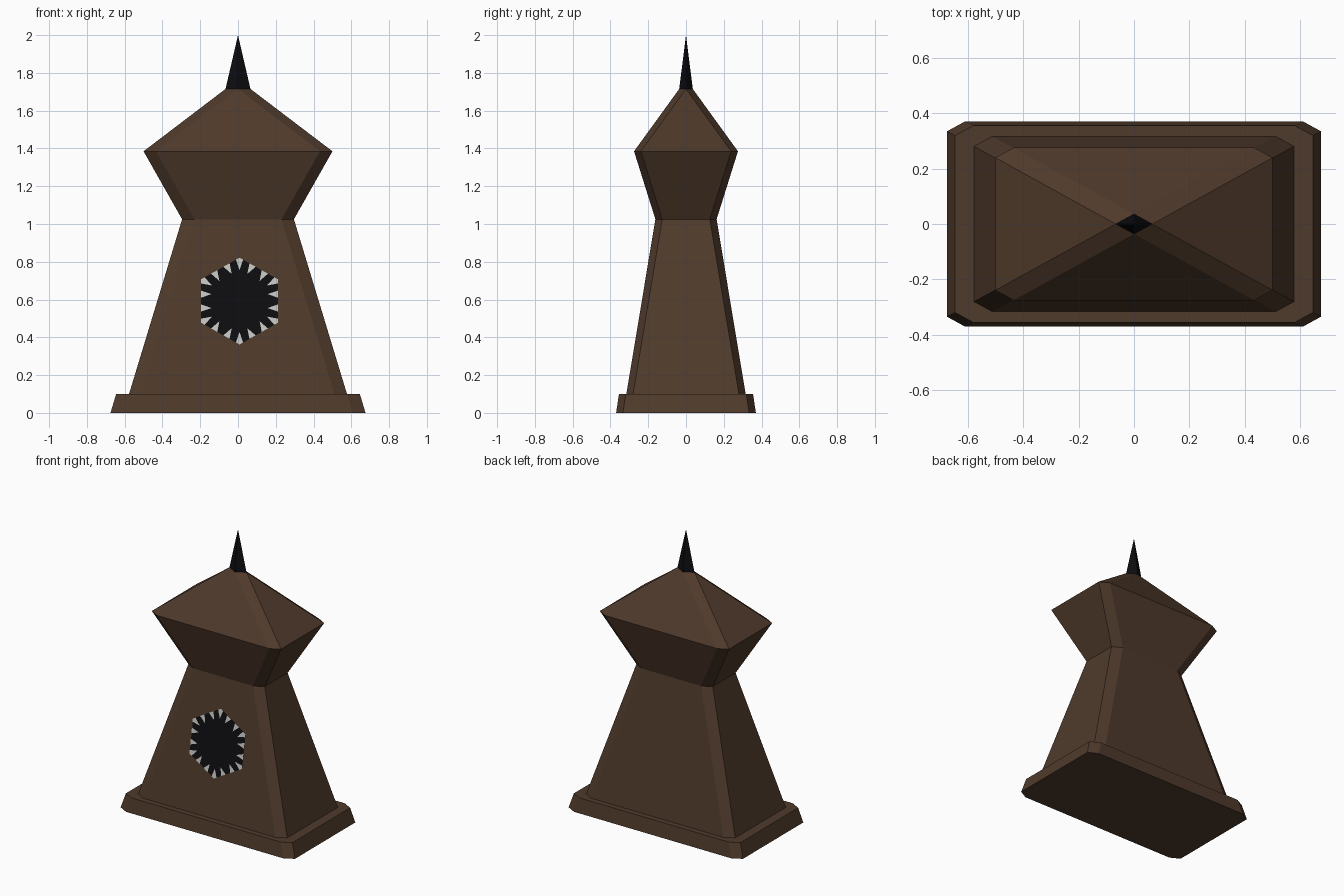
import bpy, bmesh, math
from mathutils import Vector

if "Cube" in bpy.data.objects:
    bpy.data.objects.remove(bpy.data.objects["Cube"])


def material(name, rgb):
    m = bpy.data.materials.new(name)
    m.diffuse_color = (*rgb, 1)
    m.use_nodes = True
    m.node_tree.nodes["Principled BSDF"].inputs["Base Color"].default_value = m.diffuse_color
    return m


brown = material("brown_wood", (0.078, 0.042, 0.024))
black = material("black", (0.004, 0.004, 0.005))
bone = material("pale_bone", (0.55, 0.55, 0.52))


def add_object(name, bm, mat):
    bmesh.ops.remove_doubles(bm, verts=bm.verts, dist=0.0005)
    mesh = bpy.data.meshes.new(name)
    bm.to_mesh(mesh)
    bm.free()
    mesh.materials.append(mat)
    obj = bpy.data.objects.new(name, mesh)
    bpy.context.collection.objects.link(obj)
    return obj


def chamfered_ring(hx, hy, z, cx=0.066, cy=0.036):
    """Rectangle with cut corners, counter-clockwise."""
    pts = []
    for sx, sy in ((1, 1), (-1, 1), (-1, -1), (1, -1)):
        a = (sx * hx, sy * (hy - cy), z)
        b = (sx * (hx - cx), sy * hy, z)
        pts += [a, b] if sx * sy > 0 else [b, a]
    return pts


def loft(name, sections, mat):
    bm = bmesh.new()
    rings = [[bm.verts.new(p) for p in chamfered_ring(*s)] for s in sections]
    for lo, hi in zip(rings, rings[1:]):
        for i in range(8):
            j = (i + 1) % 8
            bm.faces.new((lo[i], lo[j], hi[j], hi[i]))
    bm.faces.new(rings[0][::-1])
    bm.faces.new(rings[-1])
    return add_object(name, bm, mat)


# Plinth, and body flaring into the pointed roof
loft("plinth", [(0.675, 0.37, 0), (0.645, 0.355, 0.10)], brown)
loft("body_and_roof", [(0.577, 0.316, 0.10), (0.296, 0.162, 1.025),
                       (0.50, 0.275, 1.385), (0.066, 0.036, 1.715)], brown)

# Four-sided roof spike
bm = bmesh.new()
foot = [bm.verts.new(p) for p in ((0.066, 0, 1.715), (0, 0.036, 1.715),
                                  (-0.066, 0, 1.715), (0, -0.036, 1.715))]
tip = bm.verts.new((0, 0, 2.0))
for i in range(4):
    bm.faces.new((foot[i], foot[(i + 1) % 4], tip))
bm.faces.new(foot[::-1])
add_object("roof_spike", bm, black)


def on_front(p, lift):
    """Place an x/z point on the sloping front wall."""
    t = (p.y - 0.10) / 0.925
    return (p.x, -(0.316 - 0.154 * t) - lift, p.y)


# Hexagonal mouth opening
centre = Vector((0.008, 0.592))
corners = [centre + Vector((0.235 * math.cos(a), 0.23 * math.sin(a)))
           for a in (math.radians(30 + 60 * k) for k in range(6))]
bm = bmesh.new()
bm.faces.new([bm.verts.new(on_front(c, 0.003)) for c in corners])
add_object("mouth", bm, black)

# Teeth around the rim: one in each corner, two along each side
bm = bmesh.new()


def tooth(points):
    bm.faces.new([bm.verts.new(on_front(p, 0.006)) for p in points])


for k in range(6):
    c, nxt, prev = corners[k], corners[(k + 1) % 6], corners[k - 1]
    along = (nxt - c).normalized()
    back = (prev - c).normalized()
    inward = (centre - c).normalized()
    tooth([c, c + along * 0.022, c + inward * 0.066, c + back * 0.022])
    normal = (centre - (c + nxt) / 2).normalized()
    for f in (0.34, 0.66):
        m = c.lerp(nxt, f)
        tooth([m - along * 0.019, m + along * 0.019, m + normal * 0.055])
add_object("teeth", bm, bone)
